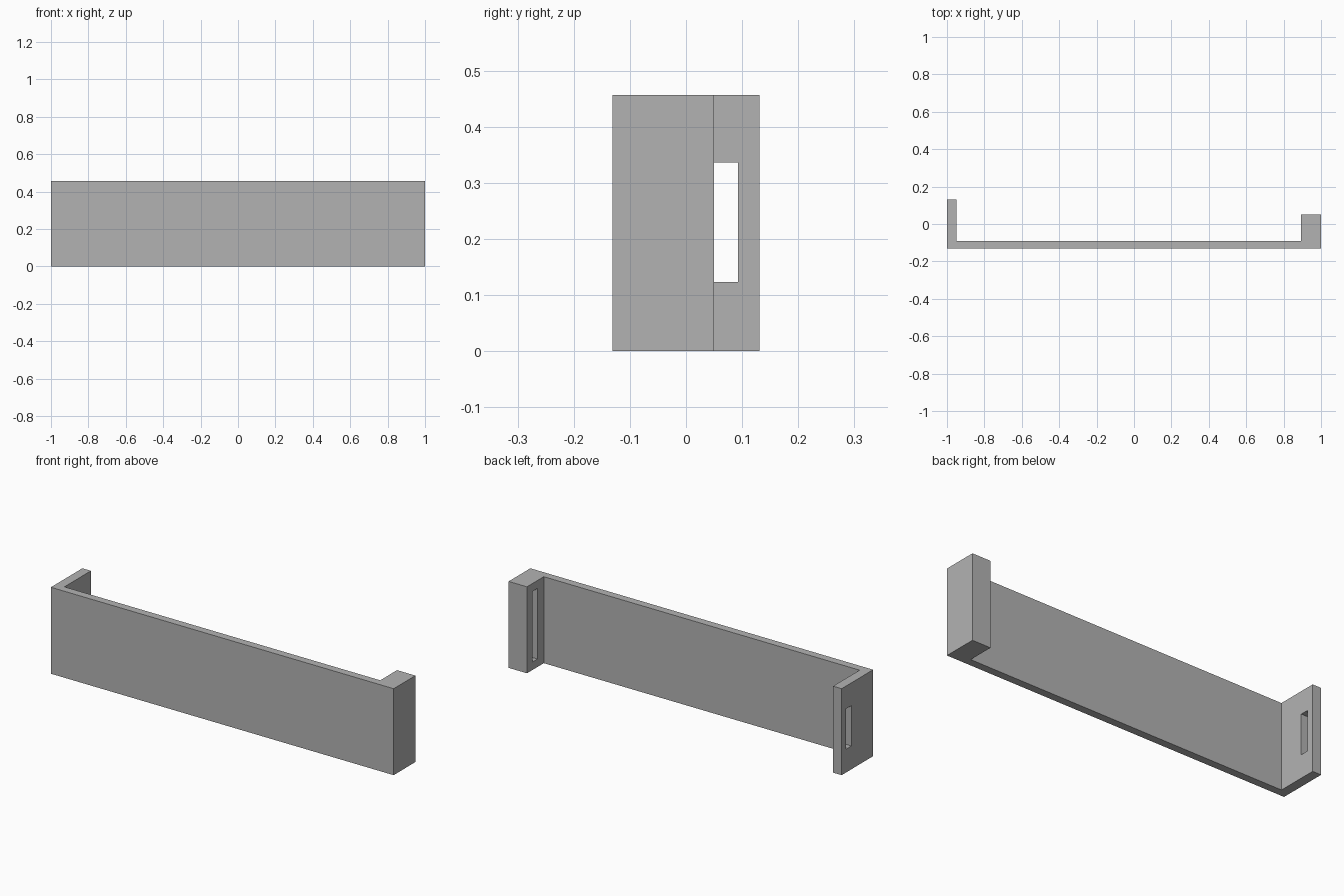
import bpy
import bmesh

cube = bpy.data.objects.get("Cube")
if cube:
    bpy.data.objects.remove(cube, do_unlink=True)

HEIGHT = 0.456

grey = bpy.data.materials.new("plain grey")
grey.use_nodes = True
colour = (0.45, 0.45, 0.45, 1)
grey.diffuse_color = colour
grey.node_tree.nodes["Principled BSDF"].inputs["Base Color"].default_value = colour


def extrude_outline(name, outline, bottom, top):
    """Solid prism from a plan outline."""
    bm = bmesh.new()
    face = bm.faces.new([bm.verts.new((x, y, bottom)) for x, y in outline])
    result = bmesh.ops.extrude_face_region(bm, geom=[face])
    raised = [v for v in result["geom"] if isinstance(v, bmesh.types.BMVert)]
    bmesh.ops.translate(bm, verts=raised, vec=(0, 0, top - bottom))
    bmesh.ops.recalc_face_normals(bm, faces=bm.faces)
    mesh = bpy.data.meshes.new(name)
    bm.to_mesh(mesh)
    bm.free()
    mesh.materials.append(grey)
    obj = bpy.data.objects.new(name, mesh)
    bpy.context.collection.objects.link(obj)
    return obj


def cut_box(target, name, x0, x1, y0, y1, z0, z1):
    """Cut a rectangular opening with a hidden helper box."""
    cutter = extrude_outline(name, [(x0, y0), (x1, y0), (x1, y1), (x0, y1)], z0, z1)
    cutter.hide_render = True
    cutter.hide_set(True)
    cutter.display_type = 'WIRE'
    mod = target.modifiers.new(name, 'BOOLEAN')
    mod.operation = 'DIFFERENCE'
    mod.solver = 'EXACT'
    mod.object = cutter


# Front panel with a thin return on the right and a thick block on the left
bracket = extrude_outline("bracket_panel", [
    (-1, -0.131), (1, -0.131), (1, 0.05), (0.893, 0.05),
    (0.893, -0.09), (-0.95, -0.09), (-0.95, 0.131), (-1, 0.131),
], 0, HEIGHT)

# Window through the thin return
cut_box(bracket, "window_cutter", -1.1, -0.9, 0.05, 0.093, 0.123, 0.336)
# Blind slot in the inner face of the thick block
cut_box(bracket, "slot_cutter", 0.85, 0.953, -0.037, 0.005, 0.042, 0.414)
